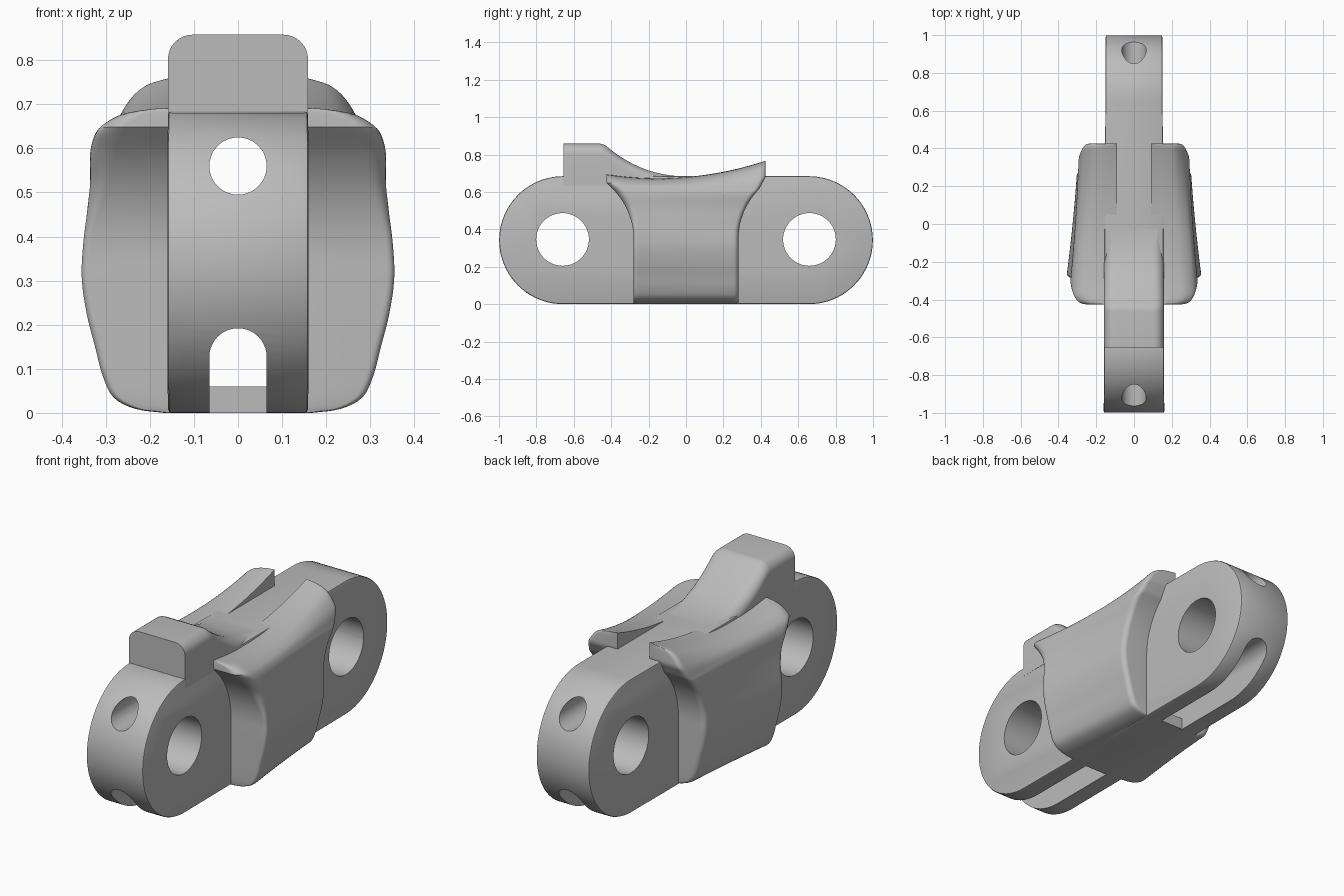
import bpy, bmesh, math
from mathutils import Matrix, Vector

if "Cube" in bpy.data.objects:
    bpy.data.objects.remove(bpy.data.objects["Cube"], do_unlink=True)

steel = bpy.data.materials.new("plain_grey")
steel.use_nodes = True
GREY = (0.5, 0.5, 0.5, 1)
steel.diffuse_color = GREY
steel.node_tree.nodes["Principled BSDF"].inputs["Base Color"].default_value = GREY

R, PIN_Y = 0.342, 0.657


def make(name, bm):
    bmesh.ops.recalc_face_normals(bm, faces=bm.faces)
    mesh = bpy.data.meshes.new(name)
    bm.to_mesh(mesh)
    bm.free()
    mesh.materials.append(steel)
    ob = bpy.data.objects.new(name, mesh)
    bpy.context.collection.objects.link(ob)
    return ob


def prism(points, offset):
    """Extrude a closed planar outline along offset."""
    bm = bmesh.new()
    face = bm.faces.new([bm.verts.new(p) for p in points])
    new = bmesh.ops.extrude_face_region(bm, geom=[face])["geom"]
    bmesh.ops.translate(bm, vec=offset, verts=[v for v in new if isinstance(v, bmesh.types.BMVert)])
    bmesh.ops.recalc_face_normals(bm, faces=bm.faces)
    return bm


def arc(cy, cz, r, a0, a1, n):
    return [(cy + r * math.cos(math.radians(a0 + (a1 - a0) * i / n)),
             cz + r * math.sin(math.radians(a0 + (a1 - a0) * i / n))) for i in range(n + 1)]


def cut(target, bm):
    cutter = make("cutter", bm)
    cutter.hide_render = True
    mod = target.modifiers.new("cut", "BOOLEAN")
    mod.operation, mod.solver, mod.object = "DIFFERENCE", "EXACT", cutter
    bpy.context.view_layer.objects.active = target
    bpy.ops.object.modifier_apply(modifier=mod.name)
    bpy.data.objects.remove(cutter, do_unlink=True)


def smooth(ob, angle):
    bpy.ops.object.select_all(action="DESELECT")
    ob.select_set(True)
    bpy.context.view_layer.objects.active = ob
    bpy.ops.object.shade_smooth_by_angle(angle=math.radians(angle))


# Link plate: a stadium with softened rims, slightly narrower at the back
W = 0.155
outline = arc(PIN_Y, R, R, -90, 90, 40) + arc(-PIN_Y, R, R, 90, 270, 40)
bm = prism([(-W, y, z) for y, z in outline], (2 * W, 0, 0))
rims = [e for e in bm.edges if abs(e.verts[0].co.x - e.verts[1].co.x) < 1e-5]
bmesh.ops.bevel(bm, geom=rims, offset=0.008, segments=2, affect="EDGES", profile=0.5)
for v in bm.verts:
    v.co.x *= 1 - 0.035 * v.co.y
link = make("link_plate", bm)

# Pin holes
for s in (-1, 1):
    cut(link, prism([(-0.4, y, z) for y, z in arc(s * 0.66, 0.346, 0.141, 0, 352.5, 47)], (0.8, 0, 0)))
# Upper bore along the whole link
cut(link, prism([(x, -1.2, z) for x, z in arc(0, 0.56, 0.065, 0, 350, 35)], (0, 2.4, 0)))
# Lower arched bore, opening downwards into a slot at both ends
arch = arc(0, 0.127, 0.065, 0, 180, 20)
cut(link, prism([(x, -0.4, z) for x, z in arch + [(-0.065, 0.06), (0.065, 0.06)]], (0, 0.8, 0)))
for s in (-1, 1):
    cut(link, prism([(x, s * 0.29, z) for x, z in arch + [(-0.065, -0.1), (0.065, -0.1)]], (0, s, 0)))
smooth(link, 35)


# Raised stop on top: rounded section swept down a concave ramp
def stop_height(y):
    if y < -0.46:
        return 0.858
    if y < -0.42:
        return 0.858 - 0.018 * ((y + 0.46) / 0.04) ** 2
    t = min((y + 0.42) / 0.44, 1)
    return 0.683 + 0.157 * (1 - t) ** 2.3


bm = bmesh.new()
rows = []
for y in [-0.655, -0.46] + [-0.45 + 0.47 * i / 24 for i in range(25)]:
    top, r, w = stop_height(y), 0.056, 0.159
    half = [(w, 0.635)] + arc(w - r, max(top - r, 0.637), r, 0, 90, 8)
    half = [(x, min(z, top)) for x, z in half]
    rows.append([bm.verts.new((x, y, z)) for x, z in half + [(-x, z) for x, z in reversed(half)]])
n = len(rows[0])
for a, b in zip(rows, rows[1:]):
    for i in range(n):
        j = (i + 1) % n
        bm.faces.new((a[i], a[j], b[j], b[i]))
bm.faces.new(rows[0])
bm.faces.new(rows[-1])
smooth(make("top_stop", bm), 40)

# Side cheeks: outer outline as (x, z) knots, smoothed by a spline
KNOTS = [(0.17, 0.0), (0.235, 0.009), (0.285, 0.035), (0.31, 0.085), (0.327, 0.15),
         (0.345, 0.22), (0.357, 0.3), (0.355, 0.37), (0.345, 0.45), (0.336, 0.52),
         (0.334, 0.58), (0.326, 0.615), (0.308, 0.645), (0.265, 0.672), (0.21, 0.682), (0.15, 0.685)]


def spline(points, steps):
    pts = [Vector(p) for p in points]
    pts = [2 * pts[0] - pts[1]] + pts + [2 * pts[-1] - pts[-2]]
    out = []
    for a, b, c, d in zip(pts, pts[1:], pts[2:], pts[3:]):
        for i in range(steps):
            t = i / steps
            out.append(0.5 * (2 * b + (c - a) * t + (2 * a - 5 * b + 4 * c - d) * t * t
                              + (3 * b - a - 3 * c + d) * t ** 3))
    return out + [pts[-2]]


def reach(z):
    """Half length of the cheek: it flares concentrically around the pins."""
    if z <= 0.346:
        return 0.28
    return min(0.66 - math.sqrt(max(0.38 ** 2 - (z - 0.346) ** 2, 0)), 0.425)


def rounding(d, r):
    return r - math.sqrt(max(r * r - (r - d) ** 2, 0)) if d < r else 0


def cheek_point(x, z, v):
    y = v * reach(z)
    lift = min(max((z - 0.615) / 0.07, 0), 1)
    upper = min(max((z - 0.4) / 0.2, 0), 1)
    x -= (0.1 * (y + 0.28) - 0.06 * (y * y - 0.078)) * (1 - 0.35 * upper)
    d = reach(z) - abs(y)
    x -= rounding(d, 0.02 + 0.045 * upper if v < 0 else 0.025)
    z += lift * (0.283 * (y + 0.15) ** 2 - 0.012)
    return max(x, 0.1), y, z


N = 40
section = spline(KNOTS, 4)
stations = [math.sin(math.pi / 2 * (2 * i / N - 1)) for i in range(N + 1)]
for side, name in ((1, "left_cheek"), (-1, "right_cheek")):
    bm = bmesh.new()
    outer, inner = [], []
    for x, z in section:
        pts = [cheek_point(x, max(z, 0), v) for v in stations]
        outer.append([bm.verts.new((side * p[0], p[1], p[2])) for p in pts])
        inner.append([bm.verts.new((side * 0.09, p[1], p[2])) for p in pts])
    for k in range(len(section) - 1):
        for grid in (outer, inner):
            for i in range(N):
                bm.faces.new((grid[k][i], grid[k][i + 1], grid[k + 1][i + 1], grid[k + 1][i]))
        for i in (0, N):
            bm.faces.new((outer[k][i], inner[k][i], inner[k + 1][i], outer[k + 1][i]))
    for k in (0, -1):
        for i in range(N):
            bm.faces.new((outer[k][i], outer[k][i + 1], inner[k][i + 1], inner[k][i]))
    smooth(make(name, bm), 40)
